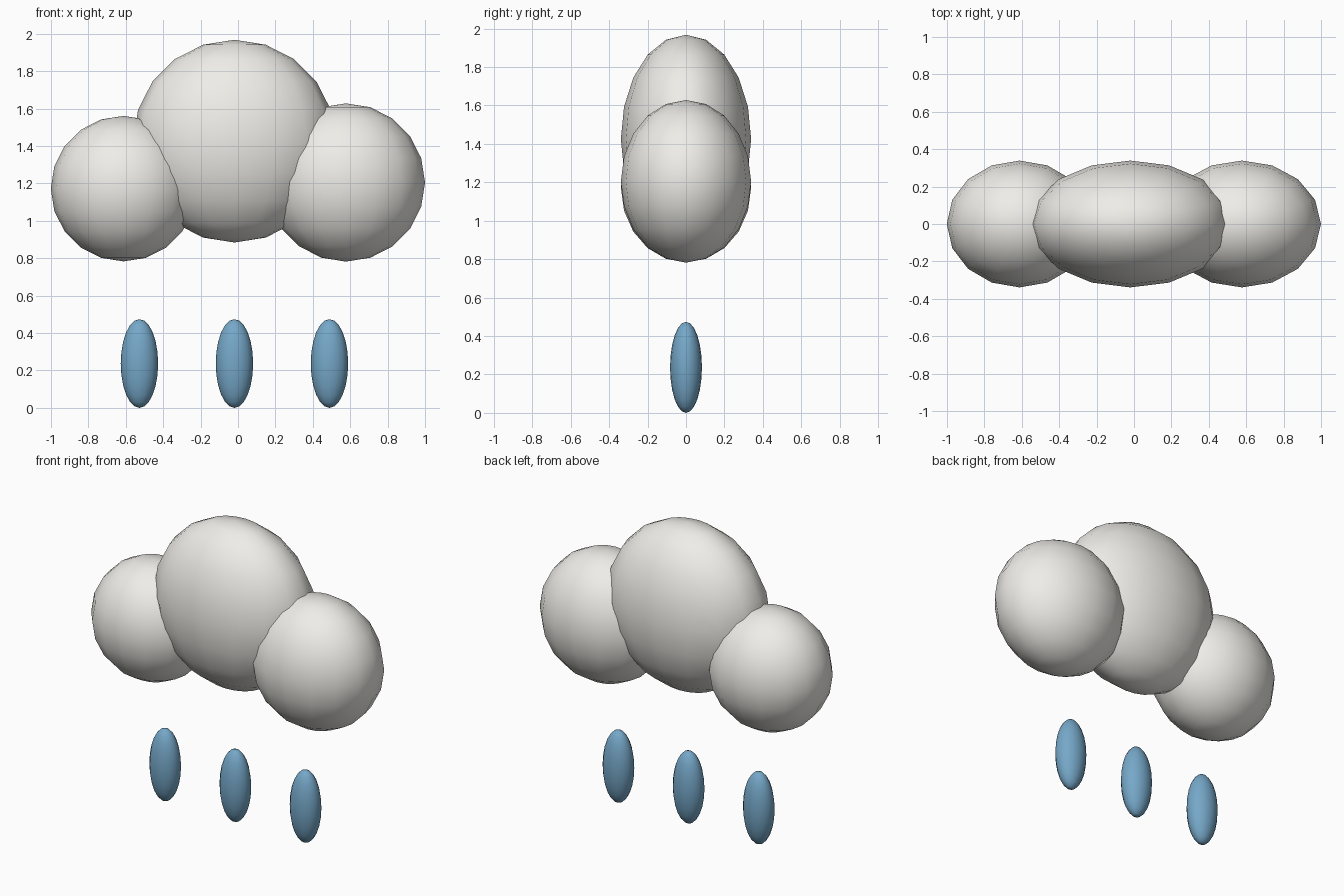
import bpy

if "Cube" in bpy.data.objects:
    bpy.data.objects.remove(bpy.data.objects["Cube"])


def colour(name, rgb):
    mat = bpy.data.materials.new(name)
    mat.diffuse_color = (*rgb, 1)
    mat.use_nodes = True
    mat.node_tree.nodes["Principled BSDF"].inputs["Base Color"].default_value = mat.diffuse_color
    return mat


white = colour("cloud_white", (0.86, 0.85, 0.81))
water = colour("water_blue", (0.18, 0.39, 0.58))


def ellipsoid(name, centre, radii, segments, rings, material):
    bpy.ops.mesh.primitive_uv_sphere_add(segments=segments, ring_count=rings, radius=1)
    ob = bpy.context.object
    ob.name = name
    ob.scale = radii
    bpy.ops.object.transform_apply(location=False, rotation=False, scale=True)
    ob.location = centre
    bpy.ops.object.shade_smooth()
    ob.data.materials.append(material)
    return ob


# Cloud: three overlapping flattened puffs
puffs = [
    ("cloud_puff_left", -0.612, 1.172, 0.389),
    ("cloud_puff_middle", -0.019, 1.426, 0.542),
    ("cloud_puff_right", 0.577, 1.205, 0.423),
]
for name, x, z, r in puffs:
    ellipsoid(name, (x, 0, z), (r, 0.339, r), 16, 10, white)

# Raindrops: a row of three tall drops
for side, x in (("left", -0.527), ("middle", -0.019), ("right", 0.489)):
    ellipsoid("raindrop_" + side, (x, 0, 0.237), (0.1, 0.083, 0.237), 16, 12, water)
